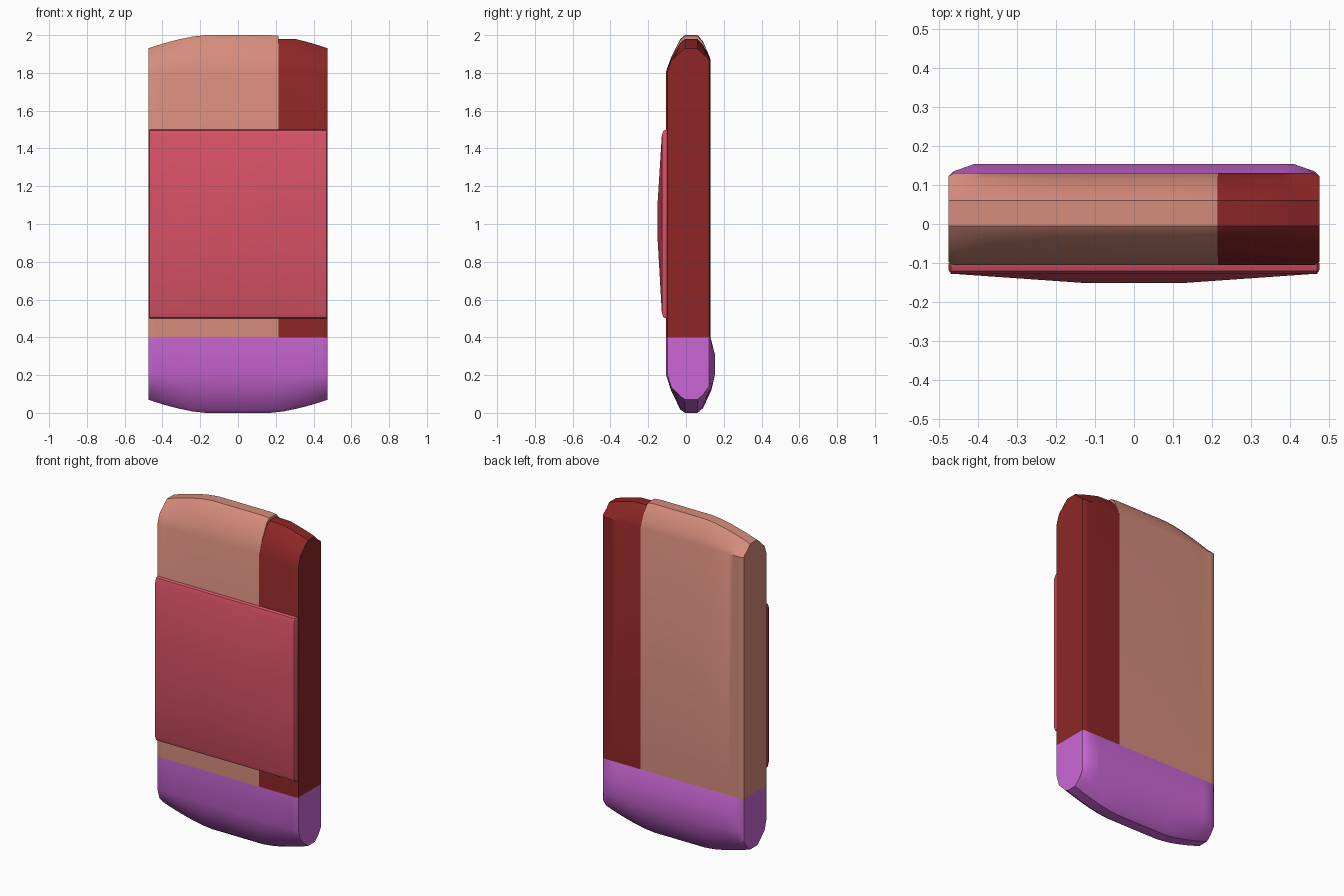
import bpy
import bmesh
from math import radians

old = bpy.data.objects.get("Cube")
if old:
    bpy.data.objects.remove(old)


def material(name, srgb):
    lin = [((c / 255 + 0.055) / 1.055) ** 2.4 for c in srgb]
    m = bpy.data.materials.new(name)
    m.use_nodes = True
    m.diffuse_color = (*lin, 1)
    m.node_tree.nodes["Principled BSDF"].inputs["Base Color"].default_value = (*lin, 1)
    return m


salmon = material("salmon", (213, 140, 124))
dark_red = material("dark red", (141, 38, 38))
rose = material("rose", (216, 82, 101))
violet = material("violet", (203, 103, 214))

W = 0.475          # half width
FRONT, BACK = -0.105, 0.13
SEAM = 0.4         # height where the foot meets the upper shell


def arch(x):
    """Drop of the curved top and bottom edges towards the sides."""
    return 0.07 * (max(0, abs(x) - 0.17) / (W - 0.17)) ** 1.5


def loft(name, xs, profile, mat):
    """Skin closed (y, z) profiles placed at each x and cap both ends."""
    bm = bmesh.new()
    rings = [[bm.verts.new((x, y, z)) for y, z in profile(x)] for x in xs]
    n = len(rings[0])
    for a, b in zip(rings, rings[1:]):
        for i in range(n):
            j = (i + 1) % n
            bm.faces.new((a[i], a[j], b[j], b[i]))
    bm.faces.new(rings[0])
    bm.faces.new(rings[-1])
    bmesh.ops.recalc_face_normals(bm, faces=bm.faces)
    me = bpy.data.meshes.new(name)
    bm.to_mesh(me)
    bm.free()
    me.materials.append(mat)
    ob = bpy.data.objects.new(name, me)
    bpy.context.collection.objects.link(ob)
    bpy.ops.object.select_all(action="DESELECT")
    ob.select_set(True)
    bpy.context.view_layer.objects.active = ob
    bpy.ops.object.shade_smooth_by_angle(angle=radians(32))
    return ob


def soften(x, points):
    """Pull the outermost profile in a little for rounded side edges."""
    if abs(x) < W - 0.001:
        return points
    return [(min(max(y, FRONT + 0.008), BACK - 0.008), z) for y, z in points]


def upper(x, least=0):
    d = max(least, arch(x))
    return soften(x, [
        (FRONT, SEAM), (FRONT, 1.81), (-0.078, 1.885 - d * 0.3),
        (-0.03, 1.98 - d), (-0.005, 2 - d), (0.06, 2 - d),
        (0.088, 1.97 - d), (0.115, 1.91 - d * 0.4), (BACK, 1.87), (BACK, SEAM)])


def strip(x):
    return upper(x, 0.02)


def lower(x):
    d = arch(x)
    bulge = 0.023 * min(1, (W - abs(x)) / 0.065)
    return soften(x, [
        (FRONT, SEAM), (FRONT, 0.2), (-0.078, 0.115 + d * 0.3),
        (-0.03, 0.018 + d), (-0.005, d), (0.06, d), (0.09, 0.025 + d),
        (0.125 + bulge * 0.4, 0.12 + d * 0.3), (BACK + bulge, 0.2),
        (BACK + bulge, 0.31), (BACK, SEAM)])


def pillow(x):
    # Shallow crown in the middle, rounded rim at the borders
    e = 0.023 * min(1, (0.455 - abs(x)) / 0.33) if abs(x) < 0.455 else 0
    rim = 0.012 if abs(x) > W - 0.001 else 0
    y = -0.128 + rim
    return [(-0.1, 0.5 + rim), (FRONT, 0.5 + rim), (-0.12 + rim, 0.506 + rim),
            (y, 0.53), (y - e, 0.93), (y - e, 1.1), (y, 1.47),
            (-0.12 + rim, 1.494 - rim), (FRONT, 1.5 - rim), (-0.1, 1.5 - rim)]


# Columns across the width
side = [0.17, 0.24, 0.31, 0.38, 0.41, 0.44, 0.462, W]
full = [-x for x in reversed(side)] + [0] + side
SPLIT = 0.215

# Upper shell, its side strip, and the foot
loft("main_shell", [x for x in full if x < SPLIT] + [SPLIT], upper, salmon)
loft("side_strip", [SPLIT] + [x for x in full if x > SPLIT], strip, dark_red)
loft("foot", full, lower, violet)

# Raised front panel
edge = [0.125, 0.455, 0.468, W]
loft("front_panel", [-x for x in reversed(edge)] + edge, pillow, rose)
